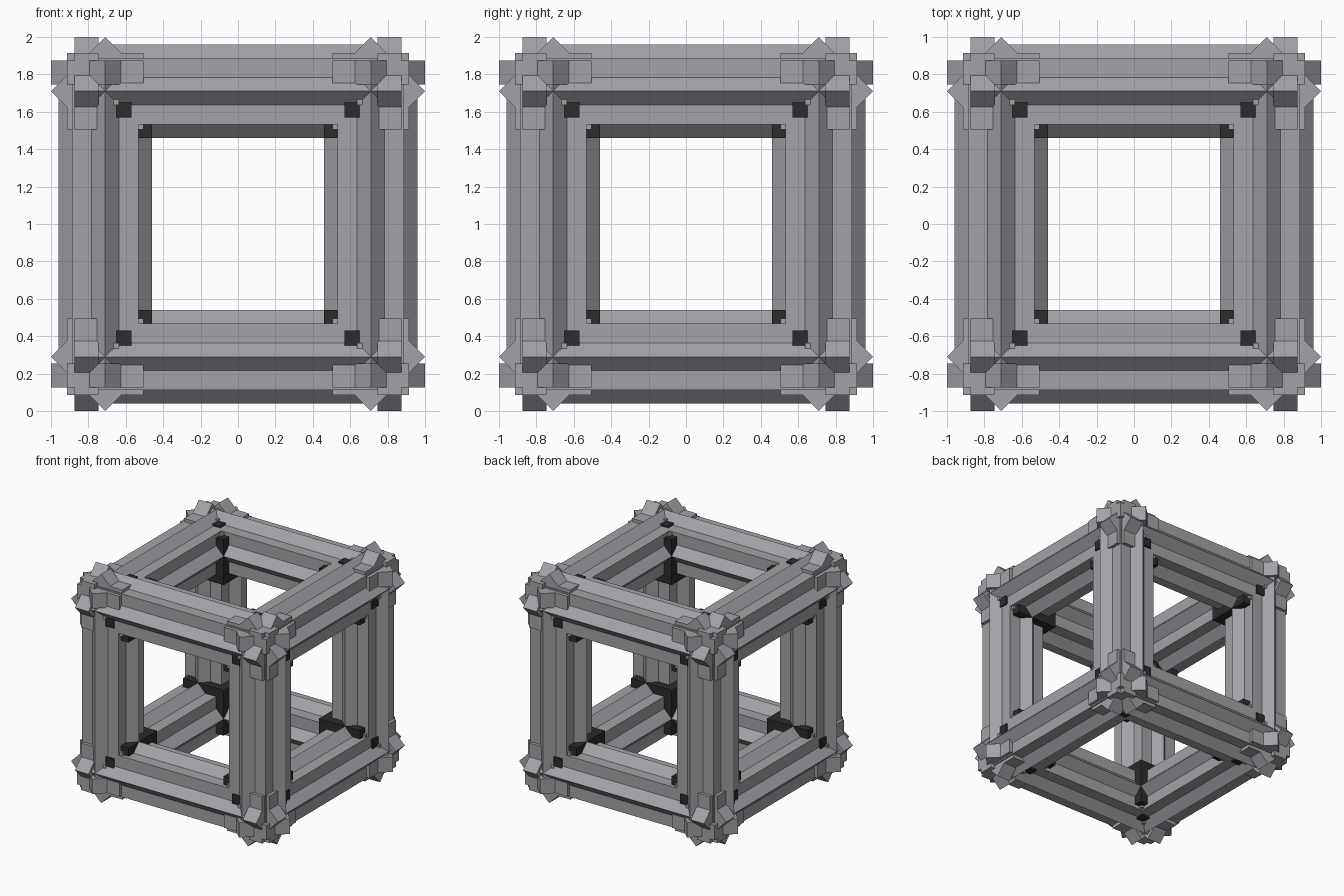
import bpy, bmesh, math
from itertools import product
from mathutils import Vector

cube = bpy.data.objects.get("Cube")
if cube:
    bpy.data.objects.remove(cube, do_unlink=True)

C = 0.71          # distance of every beam axis from the centre
LIFT = Vector((0, 0, 1))


def material(name, color):
    m = bpy.data.materials.new(name)
    m.use_nodes = True
    m.diffuse_color = color
    m.node_tree.nodes["Principled BSDF"].inputs["Base Color"].default_value = color
    return m


GREY = material("stone grey", (0.37, 0.36, 0.385, 1))
DARK = material("near black", (0.025, 0.025, 0.026, 1))


def star(radius):
    """Eight-pointed outline made of two overlapping squares."""
    notch = radius / math.sqrt(2) / math.cos(math.pi / 8)
    inner = radius * math.cos(math.pi / 4) / math.cos(math.pi / 8)
    pts = []
    for i in range(16):
        r = radius if i % 2 == 0 else inner
        a = i * math.pi / 8
        pts.append((r * math.cos(a), r * math.sin(a)))
    return pts


def place(axis, along, p, q):
    """Point with one coordinate along the axis and two across it."""
    v = Vector((0, 0, 0))
    v[axis], v[(axis + 1) % 3], v[(axis + 2) % 3] = along, p, q
    return v


def finish(name, bm, mat):
    bmesh.ops.recalc_face_normals(bm, faces=bm.faces)
    me = bpy.data.meshes.new(name)
    bm.to_mesh(me)
    bm.free()
    me.materials.append(mat)
    ob = bpy.data.objects.new(name, me)
    bpy.context.collection.objects.link(ob)
    return ob


def add_prism(bm, axis, lo, hi, p0, q0, radius):
    pts = star(radius)
    ends = [[bm.verts.new(place(axis, t, p0 + p, q0 + q) + LIFT) for p, q in pts]
            for t in (lo, hi)]
    n = len(pts)
    for i in range(n):
        j = (i + 1) % n
        bm.faces.new((ends[0][i], ends[0][j], ends[1][j], ends[1][i]))
    bm.faces.new(ends[0])
    bm.faces.new(ends[1])


def add_box(bm, signs, lo, hi):
    """Box in corner space: positive offsets point to the middle of the frame."""
    grid = {k: bm.verts.new(Vector([s * (C - (hi[a] if k[a] else lo[a]))
                                    for a, s in enumerate(signs)]) + LIFT)
            for k in product((0, 1), repeat=3)}
    for a in range(3):
        for side in (0, 1):
            loop = []
            for p, q in ((0, 0), (1, 0), (1, 1), (0, 1)):
                k = [0, 0, 0]
                k[a], k[(a + 1) % 3], k[(a + 2) % 3] = side, p, q
                loop.append(grid[tuple(k)])
            bm.faces.new(loop)


def add_pegs(bm, signs, reach, width):
    """Three square pegs, one pushed out through each face of a corner."""
    for a in range(3):
        lo, hi = [0, 0, 0], [width] * 3
        lo[a], hi[a] = -reach, 0
        add_box(bm, signs, lo, hi)


# Twelve star-section beams, four along each axis
for axis, name in enumerate(("beams_across", "beams_deep", "beams_upright")):
    bm = bmesh.new()
    for p, q in product((-C, C), repeat=2):
        add_prism(bm, axis, -0.8, 0.8, p, q, 0.25)
    finish(name, bm, GREY)

# Star collars around the ends of every beam
bm = bmesh.new()
for axis, s, p, q in product(range(3), (-1, 1), (-C, C), (-C, C)):
    lo, hi = sorted((s * 0.745, s * 0.875))
    add_prism(bm, axis, lo, hi, p, q, 0.29)
finish("corner_collars", bm, GREY)

# Dark blocks inside the corners, with pegs that show on the outer faces
blocks, dark_pegs, grey_pegs = bmesh.new(), bmesh.new(), bmesh.new()
for signs in product((-1, 1), repeat=3):
    add_box(blocks, signs, [-0.145] * 3, [0.25] * 3)
    add_pegs(dark_pegs, signs, 0.19, 0.14)
    add_pegs(grey_pegs, signs, 0.205, 0.073)
finish("inner_corner_blocks", blocks, DARK)
finish("dark_corner_pegs", dark_pegs, DARK)
finish("grey_corner_pegs", grey_pegs, GREY)
